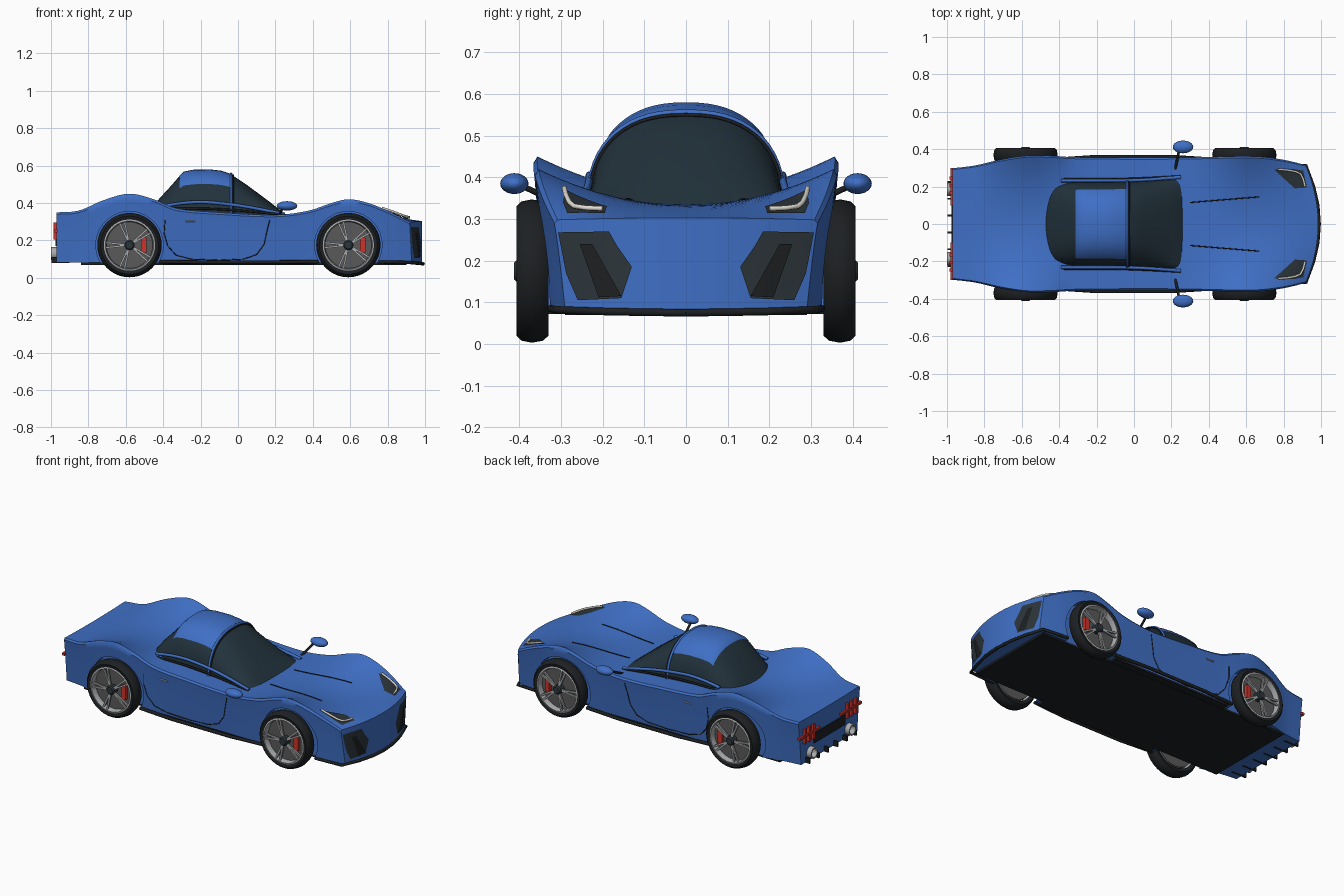
import bpy, bmesh, math
from mathutils import Vector, Matrix
from mathutils.bvhtree import BVHTree

if "Cube" in bpy.data.objects:
    bpy.data.objects.remove(bpy.data.objects["Cube"])

def mat(name, c):
    m = bpy.data.materials.new(name)
    m.diffuse_color = (*c, 1)
    m.use_nodes = True
    m.node_tree.nodes["Principled BSDF"].inputs["Base Color"].default_value = m.diffuse_color
    return m

BLUE = mat("blue_paint", (.05, .16, .56))
GLASS = mat("dark_glass", (.016, .032, .045))
BLACK = mat("black_trim", (.012, .014, .016))
TRIM = mat("dark_grey", (.025, .035, .042))
RED = mat("red", (.6, .035, .025))
METAL = mat("metal", (.4, .41, .42))
DISC = mat("disc_grey", (.1, .1, .105))
LAMP = mat("lamp_white", (.75, .72, .66))

def finish(name, bm, m, angle=40):
    bmesh.ops.recalc_face_normals(bm, faces=bm.faces)
    me = bpy.data.meshes.new(name)
    bm.to_mesh(me)
    bm.free()
    ob = bpy.data.objects.new(name, me)
    bpy.context.collection.objects.link(ob)
    me.materials.append(m)
    smooth(ob, angle)
    return ob

def smooth(ob, angle=40):
    bpy.ops.object.select_all(action='DESELECT')
    bpy.context.view_layer.objects.active = ob
    ob.select_set(True)
    bpy.ops.object.shade_smooth_by_angle(angle=math.radians(angle))

def box(name, lo, hi, m, rot=None):
    bm = bmesh.new()
    lo, hi = Vector(lo), Vector(hi)
    bmesh.ops.create_cube(bm, size=1, matrix=Matrix.Translation((lo + hi) / 2) @ Matrix.Diagonal((*(hi - lo), 1)))
    if rot:
        bm.transform(rot)
    return finish(name, bm, m)

def lathe(name, prof, c, m, s=1, n=40, axis='Y'):
    """revolve (radius, height) points around an axis through c"""
    bm = bmesh.new()
    rings = []
    for i in range(n):
        a = 2 * math.pi * i / n
        u, v = math.cos(a), math.sin(a)
        rings.append([bm.verts.new((c[0] + r * u, s * h, c[2] + r * v) if axis == 'Y'
                                   else (h, c[1] + r * u, c[2] + r * v)) for r, h in prof])
    for i in range(n):
        a, b = rings[i], rings[(i + 1) % n]
        for j in range(len(prof) - 1):
            bm.faces.new((a[j], a[j + 1], b[j + 1], b[j]))
    bmesh.ops.remove_doubles(bm, verts=bm.verts, dist=1e-5)
    return finish(name, bm, m)

def tube(name, pts, r, m, smooth_path=False):
    cu = bpy.data.curves.new(name, 'CURVE')
    cu.dimensions = '3D'
    cu.bevel_depth, cu.bevel_resolution, cu.use_fill_caps = r, 2, True
    sp = cu.splines.new('NURBS' if smooth_path else 'POLY')
    sp.points.add(len(pts) - 1)
    for p, q in zip(sp.points, pts):
        p.co = (*q, 1)
    if smooth_path:
        sp.use_endpoint_u, sp.order_u = True, 3
    cu.materials.append(m)
    ob = bpy.data.objects.new(name, cu)
    bpy.context.collection.objects.link(ob)

# Body stations: x, half width, fender crest, centre height
ST = [(-.97, .30, .35, .345), (-.85, .315, .36, .35), (-.72, .345, .415, .355), (-.58, .367, .45, .36),
      (-.45, .367, .42, .36), (-.33, .36, .372, .36), (-.1, .357, .35, .35), (.2, .357, .337, .337),
      (.38, .36, .36, .335), (.5, .363, .40, .335), (.59, .365, .42, .333), (.7, .36, .40, .33),
      (.82, .343, .352, .32), (.92, .318, .298, .303)]

def station(x):
    i = max(k for k in range(len(ST) - 1) if ST[k][0] <= x + 1e-9)
    a, b = ST[i], ST[i + 1]
    p, q = ST[max(i - 1, 0)], ST[min(i + 2, len(ST) - 1)]
    h = b[0] - a[0]
    t = (x - a[0]) / h
    out = []
    for k in (1, 2, 3):
        m0 = (b[k] - p[k]) / (b[0] - p[0]) * h
        m1 = (q[k] - a[k]) / (q[0] - a[0]) * h
        out.append((2*t**3 - 3*t*t + 1)*a[k] + (t**3 - 2*t*t + t)*m0 + (3*t*t - 2*t**3)*b[k] + (t**3 - t*t)*m1)
    return out

HALF = [0, .15, .3, .45, .6, .72, .83, .92, .97]
FR = [-f for f in HALF[:0:-1]] + HALF
M = len(FR)
SIDE = [.04, .12, .3, .5, .7, .88]

def ring(x):
    w, cr, zc = station(x)
    zb = .082
    edge = lambda g: w - .028 * g ** .8
    top = [(f * w, zc + (cr - zc) * min(1, abs(f / .97)) ** 2) for f in FR]
    right = [(edge(g), cr + (zb - cr) * g) for g in SIDE]
    bot = [(f / .97 * edge(1), zb) for f in reversed(FR)]
    left = [(-y, z) for y, z in reversed(right)]
    k = max(0, (x - .62) / .3) ** 1.5                # nose is bowed in plan
    return [(x + k * .065 * (1 - (y / .31) ** 2), y, z) for y, z in top + right + bot + left]

bm = bmesh.new()
N = 70
rings = [[bm.verts.new(p) for p in ring(-.97 + 1.89 * i / N)] for i in range(N + 1)]
for a, b in zip(rings, rings[1:]):
    for j in range(len(a)):
        k = (j + 1) % len(a)
        bm.faces.new((a[j], a[k], b[k], b[j]))
S = len(SIDE)
for r in (rings[0], rings[-1]):                       # nose and tail faces
    top, bot = r[:M], r[M + S:2 * M + S][::-1]
    for j in range(M - 1):
        bm.faces.new((top[j], top[j + 1], bot[j + 1], bot[j]))
    bm.faces.new([top[-1]] + r[M:M + S] + [bot[-1]])
    bm.faces.new([bot[0]] + r[2 * M + S:] + [top[0]])
bmesh.ops.recalc_face_normals(bm, faces=bm.faces)
tree = BVHTree.FromBMesh(bm)
body = finish("body", bm, BLUE)

# Wheel arches
for wx in (-.58, .59):
    for s in (1, -1):
        cut = lathe("arch_cutter", [(0, .29), (.18, .29), (.18, .5), (0, .5)], (wx, 0, .175), BLUE, s)
        mod = body.modifiers.new("arch", 'BOOLEAN')
        mod.object, mod.solver = cut, 'EXACT'
        bpy.context.view_layer.objects.active = body
        bpy.ops.object.modifier_apply(modifier=mod.name)
        bpy.data.objects.remove(cut)
smooth(body)

def hit(axis, a, b, off, s=1):
    """point on the body seen along an axis, lifted by off"""
    o, d = {'z': ((a, b, 2), (0, 0, -1)), 'x': ((2, a, b), (-1, 0, 0)), 'y': ((a, 2 * s, b), (0, -s, 0))}[axis]
    p = tree.ray_cast(Vector(o), Vector(d))[0]
    return p - Vector(d) * off

def patch(name, axis, outline, off, m):
    """panel draped over the body"""
    bm = bmesh.new()
    bm.faces.new([bm.verts.new((a, b, 0)) for a, b in outline])
    bmesh.ops.triangulate(bm, faces=bm.faces)
    bmesh.ops.subdivide_edges(bm, edges=bm.edges[:], cuts=5, use_grid_fill=True)
    for v in bm.verts:
        v.co = hit(axis, v.co.x, v.co.y, off)
    finish(name, bm, m)

# Cabin: superellipse sections, roof panel separated from glass
CAB = [(-.475, .355, .12), (-.45, .385, .18), (-.42, .425, .205), (-.36, .49, .22), (-.312, .545, .225),
       (-.29, .565, .226), (-.24, .575, .227), (-.15, .577, .228), (-.09, .57, .229), (-.035, .552, .23),
       (.05, .495, .232), (.15, .421, .236), (.22, .367, .238), (.26, .335, .235)]

def arc(x, top, w, t, lift=0):
    c, s = math.cos(t), math.sin(t)
    return (x, math.copysign(abs(c) ** .83, c) * (w + lift), .325 + (top + lift - .325) * max(s, 0) ** .83)

def shell(name, rows, d0, d1, lift, m):
    bm = bmesh.new()
    g = [[bm.verts.new(arc(*r, math.radians(d), lift)) for d in range(d0, d1 + 1, 5)] for r in rows]
    for a, b in zip(g, g[1:]):
        for j in range(len(a) - 1):
            bm.faces.new((a[j], a[j + 1], b[j + 1], b[j]))
    finish(name, bm, m)

shell("cabin_glass", CAB, 0, 180, 0, GLASS)
shell("roof_panel", CAB[4:10], 40, 140, .003, BLUE)
tube("roof_hoop", [arc(-.037, .552, .23, math.radians(d), .004) for d in range(0, 181, 6)], .007, BLUE)
tube("windscreen_seal", [arc(-.026, .547, .23, math.radians(d), .003) for d in range(0, 181, 6)], .004, BLACK)

for s in (1, -1):
    # Window rails and pillars
    tube("window_rail", [(-.39, s*.232, .385), (-.25, s*.232, .412), (-.05, s*.232, .395), (.1, s*.238, .372),
                         (.25, s*.25, .34)], .009, BLUE, True)
    tube("window_seal", [(-.39, s*.24, .37), (-.2, s*.24, .372), (0, s*.24, .362), (.25, s*.255, .338)], .006, BLACK, True)
    # Mirrors
    bm = bmesh.new()
    bmesh.ops.create_uvsphere(bm, u_segments=24, v_segments=12, radius=1,
        matrix=Matrix.Translation((.262, s*.412, .385)) @ Matrix.Diagonal((.055, .034, .025, 1)))
    finish("mirror", bm, BLUE)
    tube("mirror_stalk", [(.22, s*.29, .33), (.24, s*.39, .378)], .007, BLACK)
    # Headlights, intakes, bonnet slots
    patch("headlight", 'z', [(.75, s*.29), (.85, s*.295), (.905, s*.285), (.925, s*.195), (.86, s*.19)], .004, TRIM)
    tube("light_strip", [hit('z', x, s*y, .012) for x, y in
         ((.77, .292), (.82, .288), (.865, .28), (.89, .268), (.905, .24), (.915, .2))], .006, LAMP)
    patch("intake", 'x', [(s*y, z) for y, z in ((.307, .268), (.185, .27), (.165, .235), (.13, .185),
          (.155, .11), (.26, .105), (.288, .17))], .004, TRIM)
    patch("intake_vane", 'x', [(s*y, z) for y, z in ((.255, .24), (.225, .24), (.155, .115), (.21, .112))], .008, BLACK)
    tube("bonnet_slot", [hit('z', .3 + .037*i, s*(.115 + .003*i), .001) for i in range(11)], .003, BLACK)
    # Door seam and handle
    tube("door_seam", [hit('y', x, z, 0, s) for x, z in ((-.39, .31), (-.395, .24), (-.375, .17), (-.33, .12), (-.25, .1),
         (-.1, .094), (.03, .1), (.1, .125), (.14, .18), (.155, .25), (.17, .31))], .0025, BLACK)
    tube("door_handle", [hit('y', x, .303, .002, s) for x in (-.28, -.23)], .004, METAL)
    # Skirts and splitter
    tube("side_skirt", [(-.42, s*.345, .086), (-.2, s*.36, .084), (.2, s*.36, .084), (.43, s*.345, .086)], .01, BLACK)
    tube("front_splitter", [(.75, s*.325, .085), (.92, s*.312, .082), (.96, s*.2, .078), (.983, s*.1, .076),
                            (.99, 0, .075)], .009, BLACK)
    # Tail lights and exhaust
    box("tail_light_bar", (-.982, s*.2 - .1, .243), (-.965, s*.2 + .1, .258), RED)
    for y in (.165, .205, .245):
        box("tail_light", (-.986, s*y - .008, .205), (-.965, s*y + .008, .295), RED)
    lathe("exhaust", [(.018, -.95), (.034, -.95), (.034, -1), (.026, -1), (.024, -.965), (0, -.965)],
          (0, s*.185, .13), METAL, n=24, axis='X')
    # Wheels
    for wx in (-.58, .59):
        c = (wx, 0, .175)
        lathe("tyre", [(.135, .335), (.155, .33), (.167, .343), (.172, .37), (.167, .395), (.155, .407), (.135, .402)],
              c, BLACK, s)
        lathe("rim", [(.137, .337), (.137, .403), (.129, .406), (.124, .395), (.124, .337)], c, METAL, s)
        lathe("brake_disc", [(0, .345), (.126, .345), (.126, .372), (0, .372)], c, DISC, s)
        lathe("hub", [(0, .37), (.027, .37), (.027, .405), (.02, .413), (0, .413)], c, TRIM, s, 20)
        box("brake_caliper", (wx + .062, s*.382 - .01, .135), (wx + .092, s*.382 + .01, .217), RED)
        for i in range(5):
            for d in (-6, 6):
                R = Matrix.Translation(c) @ Matrix.Rotation(math.radians(72*i + 36 + d), 4, 'Y')
                box("spoke", (.02, s*.396 - .005, -.005), (.128, s*.396 + .005, .005), METAL, R)

# Floor, rear panel and diffuser
box("floor", (-.84, -.29, .07), (.9, .29, .083), BLACK)
box("floor_side", (-.4, -.335, .072), (.41, .335, .083), BLACK)
box("rear_grille", (-.976, -.15, .17), (-.96, .15, .23), BLACK)
for i in range(6):
    y = -.225 + .09 * i
    box("diffuser_fin", (-.998, y - .005, .08), (-.9, y + .005, .112), BLACK)
